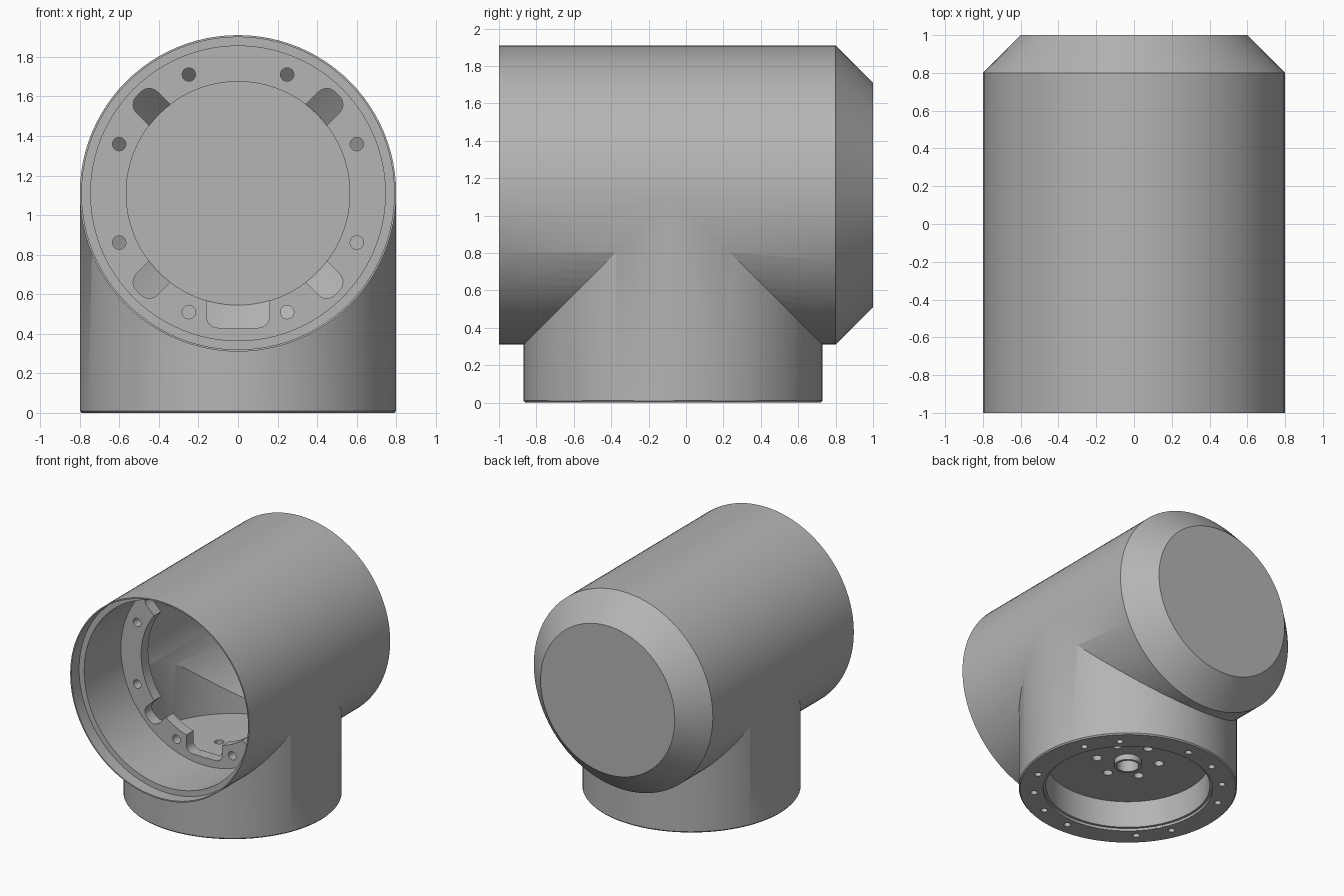
import bpy, bmesh, math
from mathutils import Matrix, Vector

cube = bpy.data.objects.get("Cube")
if cube:
    bpy.data.objects.remove(cube, do_unlink=True)

AXIS_Z = 1.11      # height of the horizontal barrel axis
STEM_Y = -0.07     # position of the vertical stem axis

grey = bpy.data.materials.new("plain_grey")
grey.use_nodes = True
colour = (0.46, 0.46, 0.46, 1)
grey.diffuse_color = colour
grey.node_tree.nodes["Principled BSDF"].inputs["Base Color"].default_value = colour

TO_Y = Matrix.Translation((0, 0, AXIS_Z)) @ Matrix.Rotation(-math.pi / 2, 4, "X")
TO_Z = Matrix.Translation((0, STEM_Y, 0))


def finish(name, bm):
    bmesh.ops.recalc_face_normals(bm, faces=bm.faces)
    mesh = bpy.data.meshes.new(name)
    bm.to_mesh(mesh)
    bm.free()
    mesh.materials.append(grey)
    obj = bpy.data.objects.new(name, mesh)
    bpy.context.collection.objects.link(obj)
    return obj


def lathe(name, profile, matrix, steps=96, clip_y=None):
    """Spin (radius, height) points into a closed solid."""
    bm = bmesh.new()
    pts = [(0, profile[0][1])] + profile + [(0, profile[-1][1])]
    verts = [bm.verts.new((r, 0, h)) for r, h in pts]
    edges = [bm.edges.new(pair) for pair in zip(verts, verts[1:])]
    bmesh.ops.spin(bm, geom=verts + edges, cent=(0, 0, 0), axis=(0, 0, 1),
                   angle=math.tau, steps=steps)
    bmesh.ops.remove_doubles(bm, verts=bm.verts, dist=1e-4)
    bmesh.ops.transform(bm, matrix=matrix, verts=bm.verts)
    if clip_y is not None:
        geom = bm.verts[:] + bm.edges[:] + bm.faces[:]
        bmesh.ops.bisect_plane(bm, geom=geom, plane_co=(0, clip_y, 0),
                               plane_no=(0, 1, 0), clear_inner=True)
        bmesh.ops.holes_fill(bm, edges=[e for e in bm.edges if e.is_boundary])
    return finish(name, bm)


def pins(name, radius, ring, angles, low, high, matrix):
    """A ring of separate drill pins."""
    bm = bmesh.new()
    for a in angles:
        a = math.radians(a)
        spot = Vector((ring * math.sin(a), ring * math.cos(a), (low + high) / 2))
        bmesh.ops.create_cone(bm, cap_ends=True, segments=20, radius1=radius,
                              radius2=radius, depth=high - low,
                              matrix=matrix @ Matrix.Translation(spot))
    return finish(name, bm)


def slot(name, width, inner, outer, rounding, angle):
    """Rounded block reaching outward from the barrel axis."""
    bm = bmesh.new()
    bmesh.ops.create_cube(bm, size=1)
    bmesh.ops.scale(bm, vec=(width, 0.2, outer - inner), verts=bm.verts)
    long_edges = [e for e in bm.edges
                  if abs(e.verts[0].co.y - e.verts[1].co.y) > 0.1]
    bmesh.ops.bevel(bm, geom=long_edges, offset=rounding, segments=6,
                    profile=0.5, affect="EDGES")
    place = (Matrix.Translation((0, -0.39, AXIS_Z))
             @ Matrix.Rotation(math.radians(angle), 4, "Y")
             @ Matrix.Translation((0, 0, (inner + outer) / 2)))
    bmesh.ops.transform(bm, matrix=place, verts=bm.verts)
    return finish(name, bm)


def combine(target, tool, operation="DIFFERENCE"):
    mod = target.modifiers.new("combine", "BOOLEAN")
    mod.operation = operation
    mod.solver = "EXACT"
    mod.object = tool
    bpy.context.view_layer.objects.active = target
    bpy.ops.object.modifier_apply(modifier=mod.name)
    bpy.data.objects.remove(tool, do_unlink=True)


# Outer shell: chamfered barrel joined to the stem
body = lathe("joint_housing", [(0.8, -1), (0.8, 0.8), (0.6, 1)], TO_Y)
stem = lathe("stem", [(0.79, 0), (0.799, 0.01), (0.799, 1.1)], TO_Z)
combine(body, stem, "UNION")

# Barrel interior: thin lip, front bore, flange opening, rear chamber
combine(body, lathe("barrel_cavity", [
    (0.79, -1.1), (0.79, -0.9), (0.745, -0.9), (0.745, -0.43), (0.565, -0.43),
    (0.565, -0.34), (0.74, -0.34), (0.74, 0.77), (0.565, 0.94)], TO_Y))

# Stem interior behind the flange, and the recess underneath
combine(body, lathe("stem_cavity", [(0.7, 0.32), (0.7, 1.0)], TO_Z, clip_y=-0.335))
combine(body, lathe("base_recess", [(0.62, -0.1), (0.62, 0.02), (0.6, 0.02),
                                    (0.6, 0.235)], TO_Z))

# Central boss with its hole
combine(body, lathe("boss", [(0.1, 0.19), (0.1, 0.29)], TO_Z, 32), "UNION")
combine(body, lathe("boss_hole", [(0.08, 0.1), (0.08, 0.4)], TO_Z, 32))

# Bolt holes in the floor plate, base ring and front flange
combine(body, pins("plate_holes", 0.035, 0.23, range(0, 360, 60), 0.2, 0.4, TO_Z))
base_angles = [k * 22.5 for k in (0, 2, 3, 5, 6, 7, 8, 10, 11, 13, 14, 15)]
combine(body, pins("base_holes", 0.025, 0.69, base_angles, -0.1, 0.12, TO_Z))
flange_angles = [0] + [s * a for a in (22.5, 67.5, 112.5, 157.5) for s in (1, -1)]
combine(body, pins("flange_holes", 0.034, 0.65, flange_angles, -0.5, -0.3, TO_Y))

# Slots in the front flange
for angle in (45, 135, 225, 315):
    combine(body, slot("corner_slot", 0.15, 0.45, 0.71, 0.06, angle))
combine(body, slot("cable_slot", 0.32, 0.4, 0.68, 0.06, 180))

bpy.ops.object.select_all(action="DESELECT")
body.select_set(True)
bpy.context.view_layer.objects.active = body
bpy.ops.object.shade_smooth_by_angle(angle=math.radians(30))
